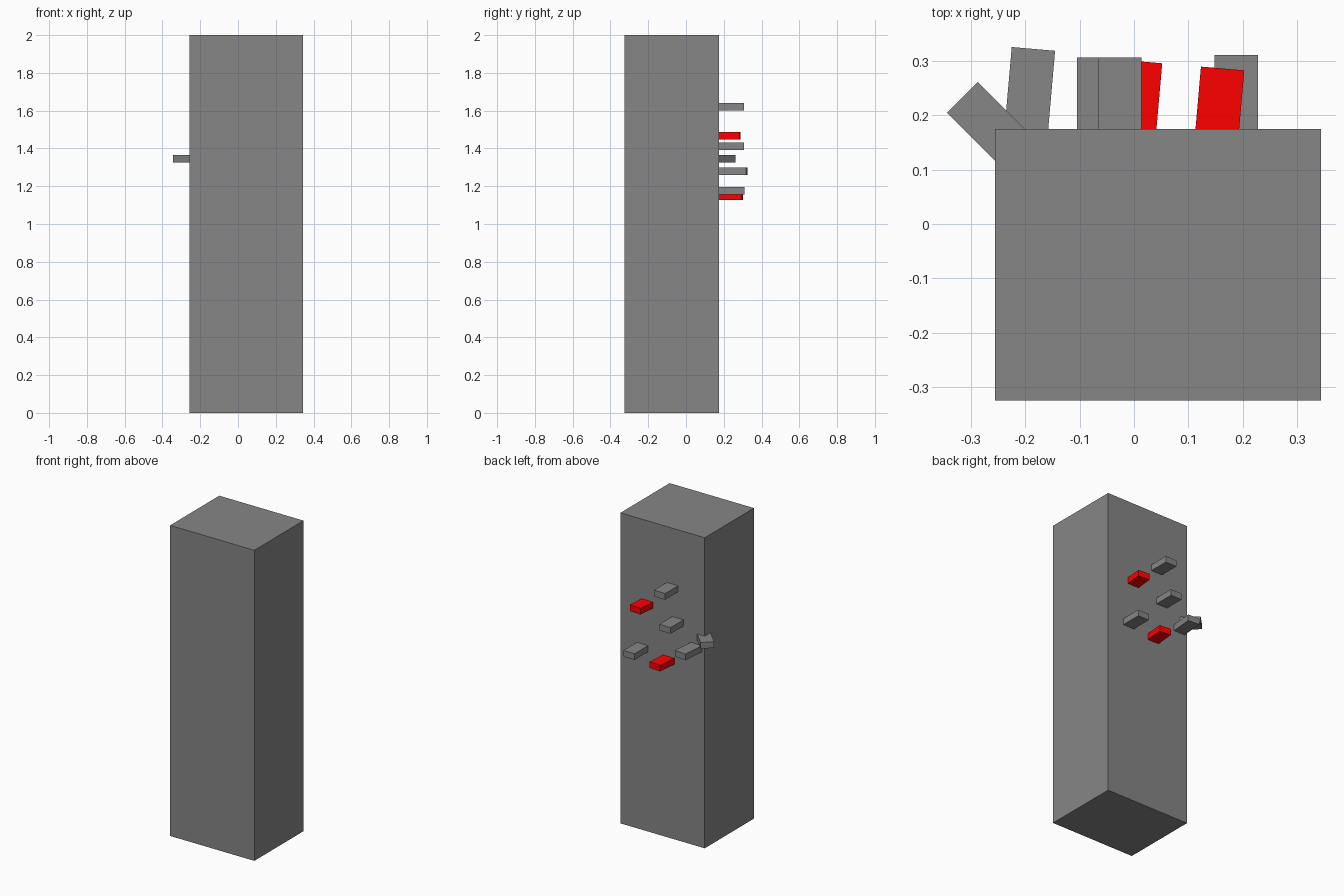
import bpy
from math import radians, sin, cos

if "Cube" in bpy.data.objects:
    bpy.data.objects.remove(bpy.data.objects["Cube"])


def paint(name, color):
    mat = bpy.data.materials.new(name)
    mat.diffuse_color = (*color, 1)
    mat.use_nodes = True
    mat.node_tree.nodes["Principled BSDF"].inputs["Base Color"].default_value = mat.diffuse_color
    return mat


red = paint("red_paint", (1.0, 0.0, 0.0))
grey = paint("dark_grey", (0.24, 0.24, 0.24))


def box(name, center, size, turn=0.0, mat=grey):
    bpy.ops.mesh.primitive_cube_add(size=1, location=center, rotation=(0, 0, turn))
    ob = bpy.context.object
    ob.name = name
    ob.scale = size
    bpy.ops.object.transform_apply(location=False, rotation=False, scale=True)
    ob.data.materials.append(mat)
    return ob


# Tall pillar
box("pillar", (0.044, -0.075, 1.0), (0.6, 0.5, 2.0))

# Pegs on the back: middle of the outer end (x, y), height, lean in degrees, material
W, L, H = 0.08, 0.16, 0.04
pegs = [
    (-0.026, 0.306, 1.620, 0, grey),
    (0.163, 0.286, 1.467, 5, red),
    (-0.065, 0.306, 1.411, 0, grey),
    (-0.316, 0.233, 1.346, -45, grey),
    (-0.185, 0.322, 1.280, 5, grey),
    (0.188, 0.311, 1.177, 0, grey),
    (0.012, 0.299, 1.146, 5, red),
]
for i, (x, y, z, lean, mat) in enumerate(pegs, 1):
    a = radians(lean)
    box(f"peg_{i}", (x - sin(a) * L / 2, y - cos(a) * L / 2, z), (W, L, H), -a, mat)
